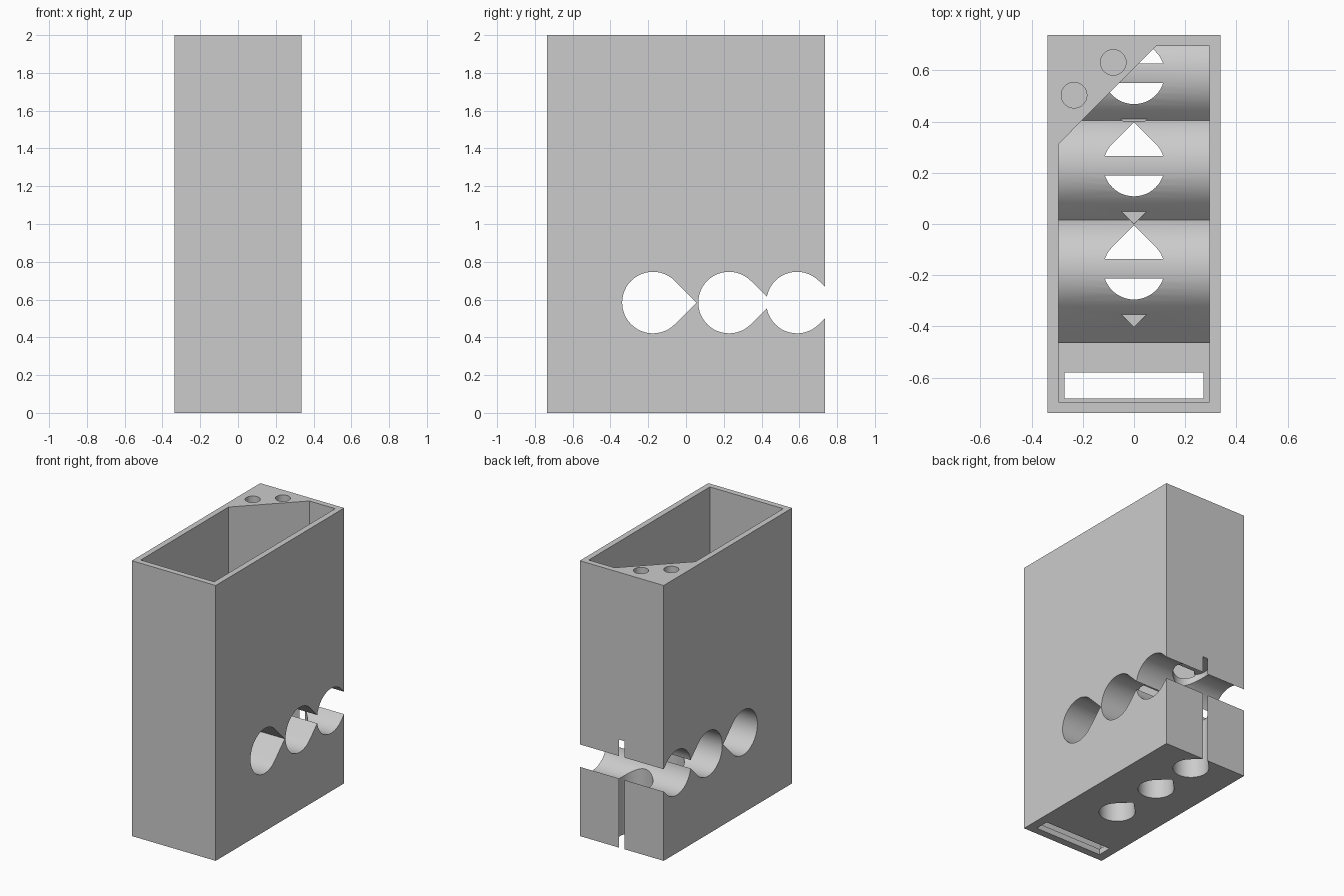
import bpy, bmesh, math

if "Cube" in bpy.data.objects:
    bpy.data.objects.remove(bpy.data.objects["Cube"], do_unlink=True)

grey = bpy.data.materials.new("light_grey")
grey.use_nodes = True
colour = (0.6, 0.6, 0.6, 1)
grey.diffuse_color = colour
grey.node_tree.nodes["Principled BSDF"].inputs["Base Color"].default_value = colour

HX, HY, HEIGHT, WALL = 0.337, 0.737, 2.0, 0.042
BORE_Z, BORE_R, SHAFT_R = 0.584, 0.163, 0.12
CENTRES = (-0.175, 0.228, 0.588)


def prism(name, outline, lo, hi, axis="z"):
    """Extrude an outline: (x, y) points along z, or (y, z) points along x."""
    place = (lambda p, t: (p[0], p[1], t)) if axis == "z" else (lambda p, t: (t, p[0], p[1]))
    bm = bmesh.new()
    ends = [[bm.verts.new(place(p, t)) for p in outline] for t in (lo, hi)]
    for ring in ends:
        bm.faces.new(ring)
    n = len(outline)
    for i in range(n):
        j = (i + 1) % n
        bm.faces.new((ends[0][i], ends[0][j], ends[1][j], ends[1][i]))
    bmesh.ops.recalc_face_normals(bm, faces=bm.faces)
    mesh = bpy.data.meshes.new(name)
    bm.to_mesh(mesh)
    bm.free()
    mesh.materials.append(grey)
    obj = bpy.data.objects.new(name, mesh)
    bpy.context.collection.objects.link(obj)
    return obj


def rect(x0, x1, y0, y1):
    return [(x0, y0), (x1, y0), (x1, y1), (x0, y1)]


def circle(x, y, r, n=32):
    return [(x + r * math.cos(math.tau * i / n), y + r * math.sin(math.tau * i / n))
            for i in range(n)]


def teardrop(r, sign, steps=36):
    """Round outline with a right-angled tip towards +/- along the first axis."""
    pts = [(sign * r * math.sqrt(2), 0)]
    for i in range(steps + 1):
        a = math.pi / 4 + 1.5 * math.pi * i / steps
        pts.append((sign * r * math.cos(a), r * math.sin(a)))
    return pts


def bore(name, cy, r, sign):
    return prism(name, [(cy + a, BORE_Z + b) for a, b in teardrop(r, sign)], -0.5, 0.5, "x")


def shaft(name, cy, r, sign, top):
    return prism(name, [(b, cy + a) for a, b in teardrop(r, sign)], -0.1, top)


def subtract(target, cutters):
    """Cut the listed objects out of the target, then remove them."""
    for c in cutters:
        c.hide_render = True
        mod = target.modifiers.new(c.name, "BOOLEAN")
        mod.operation, mod.solver, mod.object = "DIFFERENCE", "EXACT", c
    bpy.context.view_layer.update()
    graph = bpy.context.evaluated_depsgraph_get()
    mesh = bpy.data.meshes.new_from_object(target.evaluated_get(graph))
    target.modifiers.clear()
    target.data = mesh
    for c in cutters:
        bpy.data.objects.remove(c, do_unlink=True)


# Inner cavity with a cut-off corner, leaving the walled tubes standing in it
cx, cy = HX - WALL, HY - WALL
cavity = prism("cavity", [(-cx, -cy), (cx, -cy), (cx, cy), (0.087, cy), (-cx, 0.312)],
               WALL, HEIGHT + 0.1)
tubes = []
for c in CENTRES:
    tubes.append(bore("cross_tube", c, BORE_R + WALL, -1))
    tubes.append(shaft("upright_tube", c, SHAFT_R + WALL, -1, 0.695))
subtract(cavity, tubes)

# Outer box, hollowed and drilled
body = prism("holder_body", rect(-HX, HX, -HY, HY), 0, HEIGHT)
cuts = [cavity, prism("floor_slot", rect(-0.272, 0.272, -0.682, -0.579), -0.1, 0.1)]
for c in CENTRES:
    cuts.append(bore("cross_bore", c, BORE_R, 1))
    cuts.append(shaft("upright_bore", c, SHAFT_R, 1, 0.785))
for x, y in ((-0.234, 0.503), (-0.081, 0.631)):
    cuts.append(prism("screw_hole", circle(x, y, 0.05), HEIGHT - 0.35, HEIGHT + 0.1))
subtract(body, cuts)

# Smooth bores with crisp edges
bpy.ops.object.select_all(action="DESELECT")
body.select_set(True)
bpy.context.view_layer.objects.active = body
bpy.ops.object.shade_smooth_by_angle(angle=math.radians(25))
